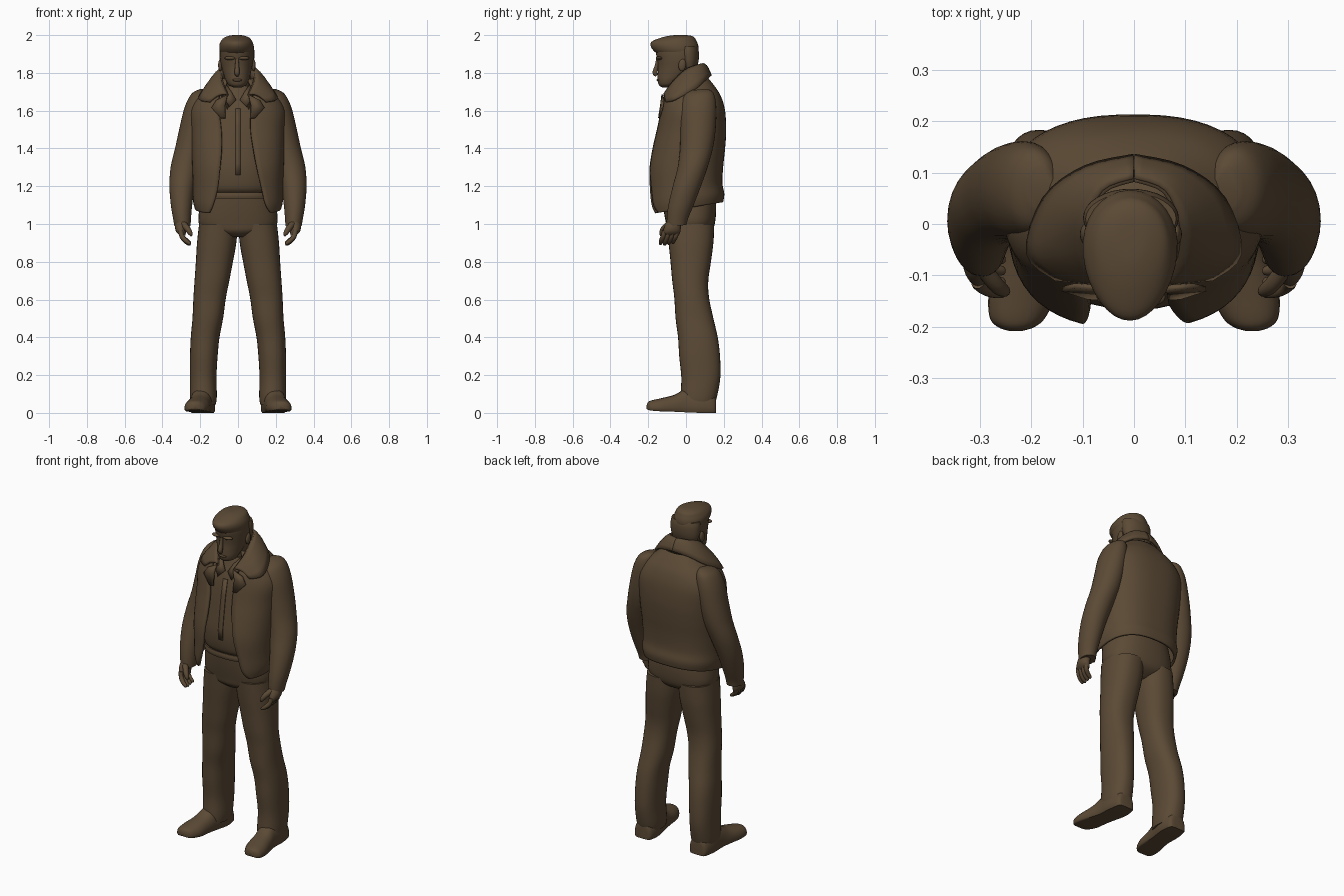
import bpy, bmesh, math
from mathutils import Vector

mat = bpy.data.materials.new("dark brown")
mat.diffuse_color = (0.105, 0.068, 0.036, 1)


def spow(v, e):
    return math.copysign(abs(v) ** e, v)


def smooth_rows(rows, k=4):
    """Catmull-Rom interpolation between rows of numbers."""
    out = []
    for i in range(len(rows) - 1):
        a, b, c, d = rows[max(i - 1, 0)], rows[i], rows[i + 1], rows[min(i + 2, len(rows) - 1)]
        for j in range(k):
            t = j / k
            out.append([0.5 * (2 * q + (r - p) * t + (2 * p - 5 * q + 4 * r - s) * t * t
                               + (3 * q - p - 3 * r + s) * t ** 3) for p, q, r, s in zip(a, b, c, d)])
    return out + [list(rows[-1])]


def skin(name, rings, closed=True, thick=0, side=1):
    """Bridge rings of points into one smooth surface."""
    bm = bmesh.new()
    vs = [[bm.verts.new((p[0] * side, p[1], p[2])) for p in r] for r in rings]
    n = len(vs[0])
    for a, b in zip(vs, vs[1:]):
        for i in range(n if closed else n - 1):
            bm.faces.new((a[i], a[(i + 1) % n], b[(i + 1) % n], b[i]))
    if closed:
        bm.faces.new(vs[0])
        bm.faces.new(vs[-1])
    bmesh.ops.recalc_face_normals(bm, faces=bm.faces)
    me = bpy.data.meshes.new(name)
    bm.to_mesh(me)
    bm.free()
    ob = bpy.data.objects.new(name, me)
    bpy.context.collection.objects.link(ob)
    me.materials.append(mat)
    if thick:
        m = ob.modifiers.new("thickness", 'SOLIDIFY')
        m.thickness, m.offset = thick, 0
    bpy.ops.object.select_all(action='DESELECT')
    ob.select_set(True)
    bpy.context.view_layer.objects.active = ob
    bpy.ops.object.shade_smooth_by_angle(angle=math.radians(50))
    return ob


def body(name, rows, p=2.0, n=32, tilt=0, taper=0, side=1):
    """Stacked rings; each row is x centre, front y, back y, z, half width."""
    rings = []
    for x, f, b, z, w in smooth_rows(rows):
        ring = []
        for i in range(n):
            a = 2 * math.pi * i / n
            s, c = spow(math.sin(a), 2 / p), spow(math.cos(a), 2 / p)
            y = (f + b) / 2 + (b - f) / 2 * s
            ring.append((x + w * c * (1 + taper * s), y, z + tilt * y))
        rings.append(ring)
    return skin(name, rings, side=side)


def tube(name, pts, n=10, side=1):
    """Round tube; each point is x, y, z, radius."""
    rows = smooth_rows(pts)
    rings = []
    for i, (x, y, z, r) in enumerate(rows):
        d = (Vector(rows[min(i + 1, len(rows) - 1)][:3]) - Vector(rows[max(i - 1, 0)][:3])).normalized()
        u = d.cross(Vector((0, 1, 0.01))).normalized()
        v = d.cross(u)
        rings.append([Vector((x, y, z)) + r * (u * math.cos(2 * math.pi * k / n) + v * math.sin(2 * math.pi * k / n))
                      for k in range(n)])
    return skin(name, rings, side=side)


def ball(name, loc, scale, tip=0):
    rows = []
    for i in range(13):
        a = math.pi * i / 12
        r = max(math.sin(a), 0.02)
        rows.append((loc[0], loc[1] - scale[1] * r, loc[1] + scale[1] * r,
                     loc[2] - scale[2] * math.cos(a), scale[0] * r))
    return body(name, rows, n=20, tilt=tip)


# Trousers: waist, seat and legs
body("trouser_seat", [(0, -.06, .08, .93, .06), (0, -.095, .13, .96, .16), (0, -.105, .152, 1.0, .207),
                      (0, -.12, .16, 1.08, .205), (0, -.13, .155, 1.16, .19), (0, -.13, .15, 1.19, .185)], p=2.4)
for s, tag in ((-1, "left"), (1, "right")):
    body("trouser_leg_" + tag, [
        (.183, -.025, .150, .045, .066), (.183, -.028, .165, .09, .071), (.184, -.025, .182, .19, .07),
        (.181, -.036, .180, .30, .073), (.174, -.042, .168, .40, .076), (.160, -.055, .145, .50, .081),
        (.150, -.062, .122, .61, .086), (.138, -.073, .118, .70, .092), (.125, -.082, .132, .80, .098),
        (.113, -.092, .145, .90, .104), (.104, -.10, .150, 1.0, .102)], p=2.3, side=s)

    # Shoe: sections from heel to toe with a flat sole
    st = [(.16, .185, .03, .07, 0), (.148, .185, .055, .1, 0), (.08, .187, .066, .13, 0), (.0, .195, .06, .125, .003),
          (-.06, .205, .062, .09, .006), (-.13, .216, .066, .07, .008), (-.18, .226, .055, .055, .012),
          (-.2, .229, .036, .042, .016), (-.208, .23, .012, .02, .022)]
    rings = []
    for y, x, w, h, zb in smooth_rows(st):
        ring = []
        for i in range(24):
            a = 2 * math.pi * i / 24
            ring.append((x + w * spow(math.cos(a), .8), y, zb + h * (max(math.sin(a), -.35) + .35) / 1.35))
        rings.append(ring)
    skin("shoe_" + tag, rings, side=s)

    # Sleeve with turned cuff
    body("sleeve_" + tag, [
        (.18, .03, .11, 1.705, .025), (.195, -.01, .145, 1.68, .053), (.210, -.03, .160, 1.61, .073),
        (.231, -.03, .158, 1.50, .079), (.253, -.032, .145, 1.40, .079), (.280, -.045, .118, 1.30, .076),
        (.296, -.072, .082, 1.20, .067), (.299, -.095, .042, 1.10, .056), (.296, -.102, .012, 1.03, .047),
        (.294, -.100, .002, .995, .043)], side=s, tilt=.1)

    # Hand
    body("palm_" + tag, [(.296, -.09, -.02, 1.03, .028), (.303, -.112, -.026, .99, .030),
                         (.302, -.122, -.03, .96, .026), (.293, -.122, -.038, .94, .016)], side=s, n=20)
    for k in range(4):
        y = -.113 + .022 * k
        e = .004 * abs(k - 1)
        tube("finger_%s_%d" % (tag, k + 1), [(.304, y, .965, .013), (.297, y - .008, .935, .013),
             (.277, y - .018, .908 + e, .012), (.256, y - .022, .893 + e, .009), (.251, y - .022, .89 + e, .003)], side=s)
    tube("thumb_" + tag, [(.29, -.09, 1.0, .017), (.268, -.118, .975, .016), (.252, -.13, .95, .012),
                          (.247, -.13, .935, .004)], side=s)

    # Jacket collar wing
    inner = [(.055, -.115, 1.685), (.085, -.065, 1.755), (.088, .0, 1.815), (.06, .065, 1.84), (0, .088, 1.845)]
    outer = [(.15, -.105, 1.645), (.205, -.055, 1.66), (.172, .05, 1.715), (.095, .108, 1.765), (0, .13, 1.785)]
    rings = []
    for a, b in zip(smooth_rows(inner), smooth_rows(outer)):
        a, b = Vector(a), Vector(b)
        rings.append([a.lerp(b, t / 5) + Vector((0, 0, .016 * math.sin(math.pi * t / 5))) for t in range(6)])
    skin("collar_" + tag, rings, closed=False, thick=.014, side=s)
    # Collar stand around the neck
    stand = [[Vector(p), Vector((p[0] * .95, p[1] + .005, p[2] - .09))] for p in smooth_rows(inner)]
    skin("collar_stand_" + tag, stand, closed=False, thick=.012, side=s)
    # Lapel below the collar
    skin("lapel_" + tag, [[(.055, -.125, 1.685), (.115, -.12, 1.655)], [(.068, -.132, 1.63), (.14, -.126, 1.615)],
                          [(.067, -.143, 1.56), (.09, -.142, 1.56)]], closed=False, thick=.01, side=s)
    # Shirt collar
    skin("shirt_collar_" + tag, [[(.01, -.108, 1.655), (.045, -.125, 1.62)], [(.035, -.095, 1.70), (.07, -.12, 1.66)],
                                 [(.07, -.03, 1.75), (.085, -.05, 1.71)]], closed=False, thick=.01, side=s)

# Shirt with a front placket
body("shirt", [(0, -.135, .13, 1.165, .175), (0, -.155, .14, 1.19, .185), (0, -.165, .15, 1.25, .19),
               (0, -.165, .16, 1.32, .195), (0, -.152, .17, 1.42, .2), (0, -.137, .17, 1.52, .2),
               (0, -.118, .16, 1.61, .17), (0, -.09, .12, 1.68, .11), (0, -.07, .08, 1.73, .07)], p=2.3)
skin("placket", [[(-.014, y, z), (.014, y, z)] for y, z in
                 ((-.166, 1.26), (-.167, 1.32), (-.154, 1.42), (-.139, 1.52), (-.12, 1.61))], closed=False, thick=.006)
body("waistband", [(0, -.142, .15, 1.135, .19), (0, -.145, .152, 1.15, .192), (0, -.142, .15, 1.168, .19)], p=2.4)

# Open jacket: front y, back y, z, half width, left and right edge of the opening, tilt
rows = [(-.19, .19, 1.085, .222, -.15, .17, .17), (-.196, .196, 1.13, .232, -.13, .145, .15),
        (-.196, .186, 1.20, .232, -.108, .125, .08), (-.195, .190, 1.30, .236, -.095, .10, .03),
        (-.175, .200, 1.40, .24, -.086, .08, 0), (-.150, .206, 1.50, .243, -.088, .066, 0),
        (-.128, .200, 1.60, .245, -.10, .068, 0), (-.108, .180, 1.67, .205, -.10, .08, 0),
        (-.07, .150, 1.72, .145, -.07, .07, 0), (-.05, .115, 1.765, .095, -.05, .05, 0)]
P, N = 2.5, 48
rings = []
for f, b, z, w, xl, xr, tl in smooth_rows(rows):
    a0 = math.asin((xr / w) ** (P / 2))
    a1 = 2 * math.pi - math.asin((-xl / w) ** (P / 2))
    ring = []
    for i in range(N + 1):
        a = a0 + (a1 - a0) * i / N
        y = (f + b) / 2 - (b - f) / 2 * spow(math.cos(a), 2 / P)
        ring.append((w * spow(math.sin(a), 2 / P), y, z + tl * y))
    rings.append(ring)
skin("jacket", rings, closed=False, thick=.014)

# Neck and head
body("neck", [(0, -.05, .085, 1.66, .075), (0, -.065, .06, 1.73, .066), (0, -.08, .045, 1.82, .066)])
body("head", [(-.003, -.125, -.085, 1.722, .018), (-.003, -.143, -.06, 1.735, .045), (-.004, -.15, -.03, 1.76, .060),
              (-.005, -.15, .01, 1.79, .070), (-.006, -.148, .042, 1.83, .080), (-.006, -.152, .060, 1.87, .087),
              (-.006, -.160, .064, 1.91, .088), (-.006, -.155, .055, 1.95, .082), (-.006, -.11, .03, 1.98, .055),
              (-.006, -.05, -.01, 1.99, .01)], p=2.15, taper=.12)
# Hair cap with a swept front lip
body("hair", [(-.006, -.158, .060, 1.905, .086), (-.007, -.178, .066, 1.925, .091), (-.008, -.188, .064, 1.948, .090),
              (-.008, -.178, .056, 1.968, .082), (-.007, -.13, .045, 1.987, .066), (-.006, -.08, .02, 1.998, .035),
              (-.006, -.04, -.02, 2.0, .008)], taper=.12)
body("hair_back", [(-.006, -.01, .052, 1.815, .075), (-.006, -.035, .066, 1.86, .090), (-.006, -.045, .068, 1.91, .093),
                   (-.006, -.04, .06, 1.94, .088)])
# Face details
tube("nose", [(-.005, -.15, 1.872, .008), (-.005, -.156, 1.835, .011), (-.005, -.164, 1.80, .014),
              (-.005, -.155, 1.785, .008)])
for s in (-1, 1):
    tag = "left" if s < 0 else "right"
    ball("brow_" + tag, (-.006 + s * .035, -.142, 1.878), (.032, .018, .010))
    ball("ear_" + tag, (-.006 + s * .088, -.02, 1.845), (.011, .02, .032), tip=.2)
ball("mouth", (-.004, -.144, 1.762), (.026, .012, .008))
